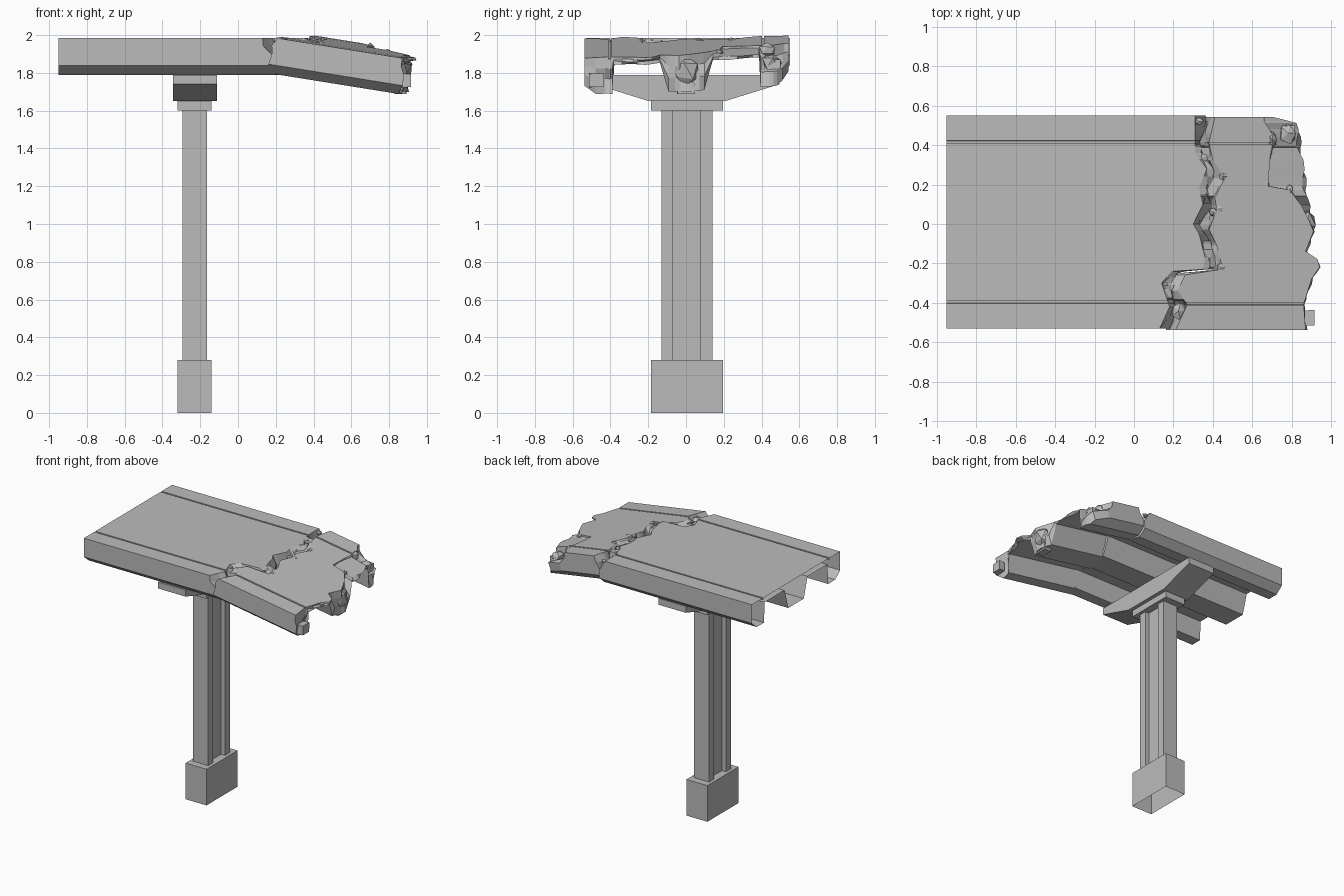
import bpy, bmesh, math, random
from mathutils import Vector

random.seed(4)
if "Cube" in bpy.data.objects:
    bpy.data.objects.remove(bpy.data.objects["Cube"])

concrete = bpy.data.materials.new("grey_concrete")
concrete.use_nodes = True
GREY = (0.5, 0.5, 0.5, 1)
concrete.diffuse_color = GREY
concrete.node_tree.nodes["Principled BSDF"].inputs["Base Color"].default_value = GREY


def finish(name, bm):
    bmesh.ops.recalc_face_normals(bm, faces=bm.faces[:])
    mesh = bpy.data.meshes.new(name)
    bm.to_mesh(mesh)
    bm.free()
    mesh.materials.append(concrete)
    obj = bpy.data.objects.new(name, mesh)
    bpy.context.collection.objects.link(obj)
    return obj


def prism(name, outline, place, low, high, skip_low=False):
    """Extrude a 2D outline; place(a, b, depth) gives the 3D point."""
    bm = bmesh.new()
    rings = [[bm.verts.new(place(a, b, d)) for a, b in outline] for d in (low, high)]
    n = len(outline)
    for i in range(n):
        j = (i + 1) % n
        bm.faces.new((rings[0][i], rings[0][j], rings[1][j], rings[1][i]))
    bm.faces.new(rings[1])
    if not skip_low:
        bm.faces.new(rings[0])
    return finish(name, bm)


def along_z(a, b, d):
    return (a, b, d)


def along_x(a, b, d):
    return (d, a, b)


def rect(x0, x1, y0, y1):
    return [(x0, y0), (x1, y0), (x1, y1), (x0, y1)]


def lerp(points, y):
    """Piecewise-linear lookup of a value along y."""
    if y <= points[0][0]:
        return points[0][1]
    for (a, va), (b, vb) in zip(points, points[1:]):
        if y <= b:
            return va + (vb - va) * (y - a) / (b - a)
    return points[-1][1]


# Pillar: footing, H-shaped column, collar and hammerhead cap
MID_X, MID_Y = -0.23, 0.005
footing = rect(MID_X - 0.09, MID_X + 0.09, MID_Y - 0.19, MID_Y + 0.19)
prism("pillar_footing", footing, along_z, 0, 0.28, skip_low=True)
prism("pillar_collar", footing, along_z, 1.6, 1.65)
quarter = [(0.065, 0.135), (0.065, 0.073), (0.03, 0.073)]
half = quarter + [(x, -y) for x, y in reversed(quarter)]
column = half + [(-x, -y) for x, y in half]
prism("pillar_column", [(MID_X + x, MID_Y + y) for x, y in column], along_z, 0.28, 1.6)
side = [(0.49, 1.79), (0.49, 1.74), (0.2, 1.65)]
cap = side + [(-y, z) for y, z in reversed(side)]
prism("pillar_cap", [(MID_Y + y, z) for y, z in cap], along_x, -0.345, -0.11)

# Deck cross-section: underside with three girders, top with two narrow grooves
TOP = 1.985
under_half = [(0, 1.79), (0.095, 1.79), (0.14, 1.945), (0.385, 1.945),
              (0.392, 1.79), (0.48, 1.79), (0.54, 1.84)]
top_half = [(0, TOP), (0.4, TOP), (0.401, TOP - 0.012), (0.411, TOP - 0.012),
            (0.412, TOP), (0.54, TOP)]


def mirrored(points):
    return [(0.01 - y, z) for y, z in reversed(points[1:])] + [(0.01 + y, z) for y, z in points]


UNDER, UPPER = mirrored(under_half), mirrored(top_half)

# Broken edges, as x along y
CRACK_A = [(-0.53, 0.13), (-0.42, 0.18), (-0.3, 0.14), (-0.24, 0.19), (-0.23, 0.35),
           (-0.17, 0.36), (-0.05, 0.33), (0, 0.3), (0.1, 0.35), (0.18, 0.33),
           (0.28, 0.37), (0.36, 0.31), (0.55, 0.31)]
CRACK_B = [(-0.53, 0.21), (-0.4, 0.27), (-0.33, 0.22), (-0.25, 0.26), (-0.22, 0.45),
           (-0.1, 0.42), (-0.02, 0.38), (0.08, 0.42), (0.14, 0.41), (0.24, 0.46),
           (0.33, 0.4), (0.42, 0.38), (0.55, 0.41)]
END_TOP = [(-0.53, 0.87), (-0.4, 0.86), (-0.27, 0.9), (-0.21, 0.94), (-0.17, 0.93),
           (-0.13, 0.87), (-0.03, 0.91), (0.02, 0.89), (0.1, 0.85), (0.18, 0.79),
           (0.2, 0.68), (0.35, 0.69), (0.45, 0.71), (0.53, 0.66), (0.55, 0.66)]
END_LOW = [(-0.53, 0.87), (-0.4, 0.85), (-0.21, 0.92), (-0.13, 0.87), (-0.03, 0.9),
           (0.1, 0.88), (0.47, 0.83), (0.52, 0.81), (0.55, 0.7)]
LEVELS = (0, 0.3, 0.6, 1)


def rough(y, k):
    return 0.014 * math.sin(31 * y + 2.3 * k) if k else 0


def start_intact(y, k):
    return -0.95


def crack_side(edge, lean):
    def f(y, k):
        middle = (lerp(CRACK_A, y) + lerp(CRACK_B, y)) / 2 + lean
        t = (0, 0.35, 0.8, 1)[k]
        return lerp(edge, y) * (1 - t) + middle * t + rough(y, k)
    return f


def far_end(y, k):
    if k < 2:
        return lerp(END_TOP, y) + 0.4 * rough(y, k)
    return lerp(END_LOW, y) + rough(y, k)


def flat(x, y, z):
    return Vector((x, y, z))


def sagging(x, y, z):
    return Vector((x, y - 0.008, z - 0.16 * (x - 0.2) + 0.042 * (y + 0.53)))


def deck(name, start, end, place, open_start=False):
    """Loft the deck cross-section between two ragged ends."""
    ys = sorted({round(y, 4) for pts in (UNDER, UPPER, CRACK_A, CRACK_B, END_TOP, END_LOW)
                 for y, _ in pts})
    ys = [y for y in ys if UNDER[0][0] - 1e-4 <= y <= UNDER[-1][0] + 1e-4]
    bm = bmesh.new()
    cols = []
    for y in ys:
        hi, lo = lerp(UPPER, y), lerp(UNDER, y)
        cols.append([[bm.verts.new(place(f(y, k), y, hi + (lo - hi) * t))
                      for k, t in enumerate(LEVELS)] for f in (start, end)])
    for (s0, e0), (s1, e1) in zip(cols, cols[1:]):
        bm.faces.new((s0[0], e0[0], e1[0], s1[0]))
        bm.faces.new((s0[-1], s1[-1], e1[-1], e0[-1]))
        for k in range(len(LEVELS) - 1):
            bm.faces.new((e0[k], e0[k + 1], e1[k + 1], e1[k]))
            if not open_start:
                bm.faces.new((s0[k], s1[k], s1[k + 1], s0[k + 1]))
    for s, e in (cols[0], cols[-1]):
        bm.faces.new(s + e[::-1])
    bmesh.ops.dissolve_limit(bm, angle_limit=0.01, verts=bm.verts[:], edges=bm.edges[:])
    return finish(name, bm)


deck("intact_deck", start_intact, crack_side(CRACK_A, 0.01), flat, open_start=True)
deck("sagging_deck", crack_side(CRACK_B, -0.01), far_end, sagging)


# Rubble: faceted lumps along the crack and on the broken girder ends
def lump(name, centre, size, cube=False):
    bm = bmesh.new()
    if cube:
        bmesh.ops.create_cube(bm, size=2)
    else:
        bmesh.ops.create_icosphere(bm, subdivisions=1, radius=1)
    for v in bm.verts:
        jitter = random.uniform(0.95, 1.05) if cube else random.uniform(0.75, 1.1)
        v.co = Vector(centre) + Vector([c * s for c, s in zip(v.co, size)]) * jitter
    finish(name, bm)


pebbles = [(0.36, 0.34), (0.45, 0.24), (0.4, 0.06), (0.43, 0.08), (0.36, -0.18), (0.44, -0.22),
           (0.15, -0.31), (0.24, -0.31), (0.79, 0.18), (0.33, 0.52)]
for i, (x, y) in enumerate(pebbles):
    z = sagging(x, y, TOP).z if x > 0.38 else TOP - 0.01
    lump(f"crack_pebble_{i + 1}", (x, y, z - 0.008), (0.024, 0.024, 0.018))
lump("crack_boulder", (0.225, -0.44, 1.935), (0.045, 0.055, 0.045))
lump("edge_boulder", (0.7, 0.43, 1.92), (0.025, 0.045, 0.04))
lump("middle_girder_lump", (0.875, -0.01, 1.81), (0.05, 0.085, 0.09))
lump("back_girder_lump", (0.78, 0.46, 1.85), (0.045, 0.06, 0.06))
lump("front_girder_block", (0.89, -0.475, 1.76), (0.025, 0.038, 0.035), cube=True)
lump("back_girder_block", (0.79, 0.465, 1.84), (0.025, 0.035, 0.03), cube=True)
lump("middle_girder_block", (0.86, 0.0, 1.72), (0.03, 0.045, 0.03), cube=True)
